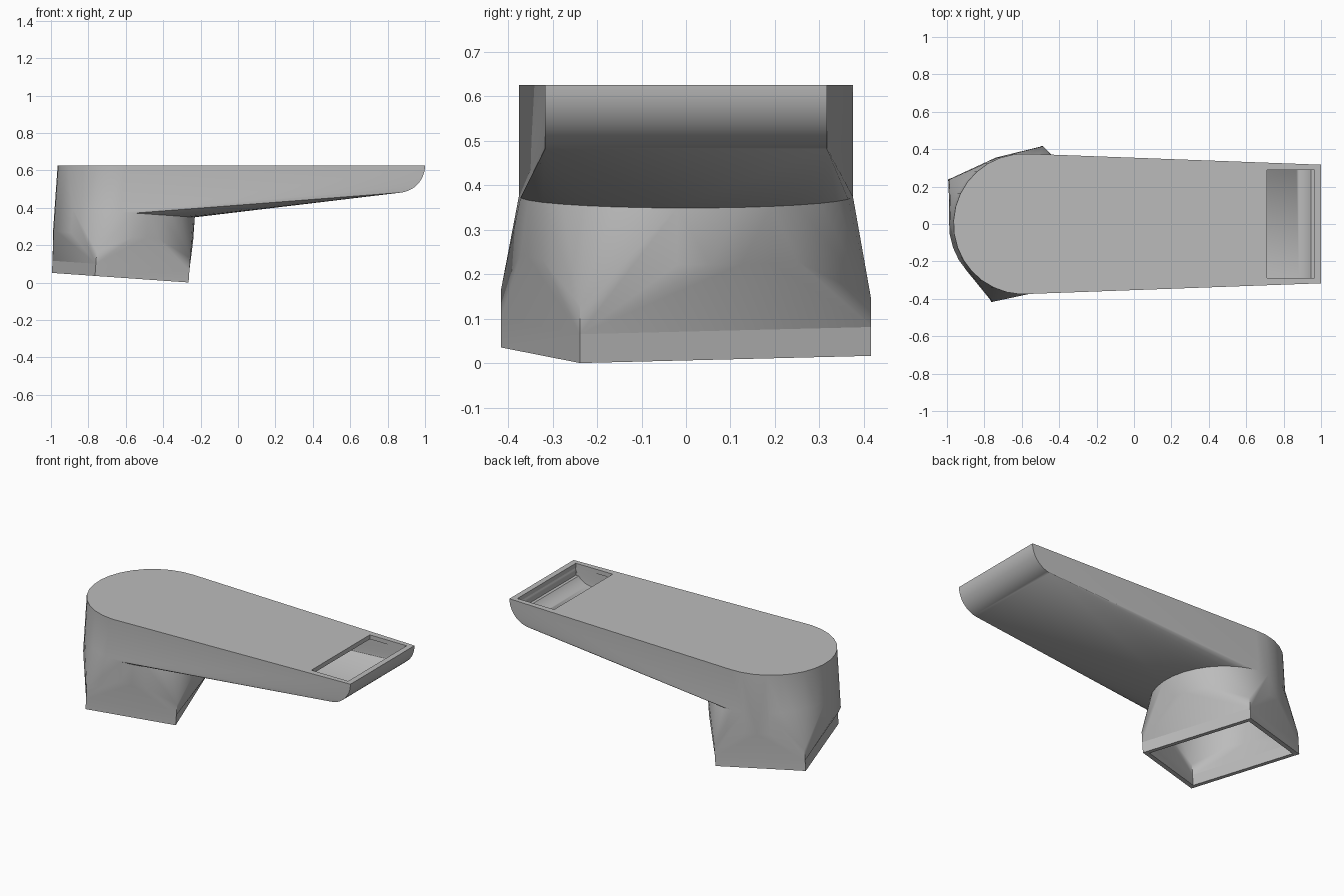
import bpy, bmesh, math
from mathutils import Vector

cube = bpy.data.objects.get("Cube")
if cube:
    bpy.data.objects.remove(cube, do_unlink=True)

grey = bpy.data.materials.new("plain grey")
grey.use_nodes = True
grey.diffuse_color = (0.5, 0.5, 0.5, 1)
grey.node_tree.nodes["Principled BSDF"].inputs["Base Color"].default_value = (0.5, 0.5, 0.5, 1)

# The neck leans slightly, so its sections lie square to this axis
AXIS = Vector((0.07, 0, 1)).normalized()
BASE = Vector((-0.63, 0, 0.026))
SIDE = Vector((0, 1, 0))
FORE = SIDE.cross(AXIS)
TURN = math.radians(19.5)
SEGMENTS = 32
WALL = 0.027


def place(a, b, h):
    """Point at a turned plane position and a height along the neck axis."""
    c, s = math.cos(TURN), math.sin(TURN)
    return BASE + FORE * (a * c - b * s) + SIDE * (a * s + b * c) + AXIS * h


def ring(radius, h):
    steps = [math.tau * i / SEGMENTS for i in range(SEGMENTS)]
    return [place(radius * math.cos(t), radius * math.sin(t), h) for t in steps]


def rectangle(a, b, h):
    return [place(sx * a, sy * b, h) for sx, sy in ((1, 1), (-1, 1), (-1, -1), (1, -1))]


def add_hull(bm, points, open_heights):
    """Convex skin over the points, left open at the given axis heights."""
    part = bmesh.new()
    for p in points:
        part.verts.new(p)
    bmesh.ops.convex_hull(part, input=part.verts[:])
    doomed = []
    for f in part.faces:
        hs = [(v.co - BASE).dot(AXIS) for v in f.verts]
        if any(all(abs(h - o) < 1e-4 for h in hs) for o in open_heights):
            doomed.append(f)
    bmesh.ops.delete(part, geom=doomed, context='FACES')
    bmesh.ops.delete(part, geom=[v for v in part.verts if not v.link_faces], context='VERTS')
    made = bpy.data.meshes.new("part")
    part.to_mesh(made)
    part.free()
    bm.from_mesh(made)
    bpy.data.meshes.remove(made)


def duct(name, inset, foot):
    """Closed solid: rectangular collar, square-to-round neck, tapering arm."""
    bm = bmesh.new()
    a, b, r = 0.266 - inset, 0.347 - inset, 0.376 - inset
    collar, post, apex, joint = 0.065, 0.13, 0.222, 0.35 + inset
    top = 0.625 - inset

    # Collar and neck
    add_hull(bm, rectangle(a, b, foot) + rectangle(a, b, collar), [collar])
    add_hull(bm, rectangle(a, b, collar) + rectangle(a, b, post)
             + ring(r, apex) + ring(r, joint), [collar, joint])

    # Arm: round heel, flat top and a rounded tip edge
    low = ring(r, joint)
    points = list(low)
    for p in low:
        q = p + AXIS * ((top - p.z) / AXIS.z)
        if q.x < -0.55:
            points.append(q)
    tip_r, tip_y = 0.145 - inset, 0.317 - inset
    start = math.asin(inset / tip_r)
    for i in range(13):
        t = start + (math.pi / 2 - start) * i / 12
        for s in (-1, 1):
            points.append(Vector((0.855 + tip_r * math.cos(t), s * tip_y,
                                  0.625 - tip_r * math.sin(t))))
    add_hull(bm, points, [joint])

    bmesh.ops.remove_doubles(bm, verts=bm.verts[:], dist=1e-4)
    bmesh.ops.dissolve_limit(bm, angle_limit=0.002, verts=bm.verts[:], edges=bm.edges[:])
    bmesh.ops.recalc_face_normals(bm, faces=bm.faces[:])
    mesh = bpy.data.meshes.new(name)
    bm.to_mesh(mesh)
    bm.free()
    mesh.materials.append(grey)
    obj = bpy.data.objects.new(name, mesh)
    bpy.context.collection.objects.link(obj)
    return obj


def cut(target, cutter):
    mod = target.modifiers.new("cut", 'BOOLEAN')
    mod.operation = 'DIFFERENCE'
    mod.solver = 'EXACT'
    mod.object = cutter
    bpy.context.view_layer.objects.active = target
    bpy.ops.object.modifier_apply(modifier=mod.name)
    bpy.data.objects.remove(cutter, do_unlink=True)


shell = duct("duct_shell", 0, 0)

# Hollow inside, open through the collar
cut(shell, duct("hollow_cutter", WALL, -0.05))

# Outlet slot in the top near the tip
bpy.ops.mesh.primitive_cube_add(size=1, location=(0.8375, 0, 0.63))
slot = bpy.context.object
slot.name = "slot_cutter"
slot.scale = (0.255, 0.578, 0.16)
slot.data.materials.append(grey)
bpy.context.view_layer.update()
cut(shell, slot)

bpy.ops.object.select_all(action='DESELECT')
shell.select_set(True)
bpy.context.view_layer.objects.active = shell
bpy.ops.object.shade_smooth_by_angle(angle=math.radians(30))
